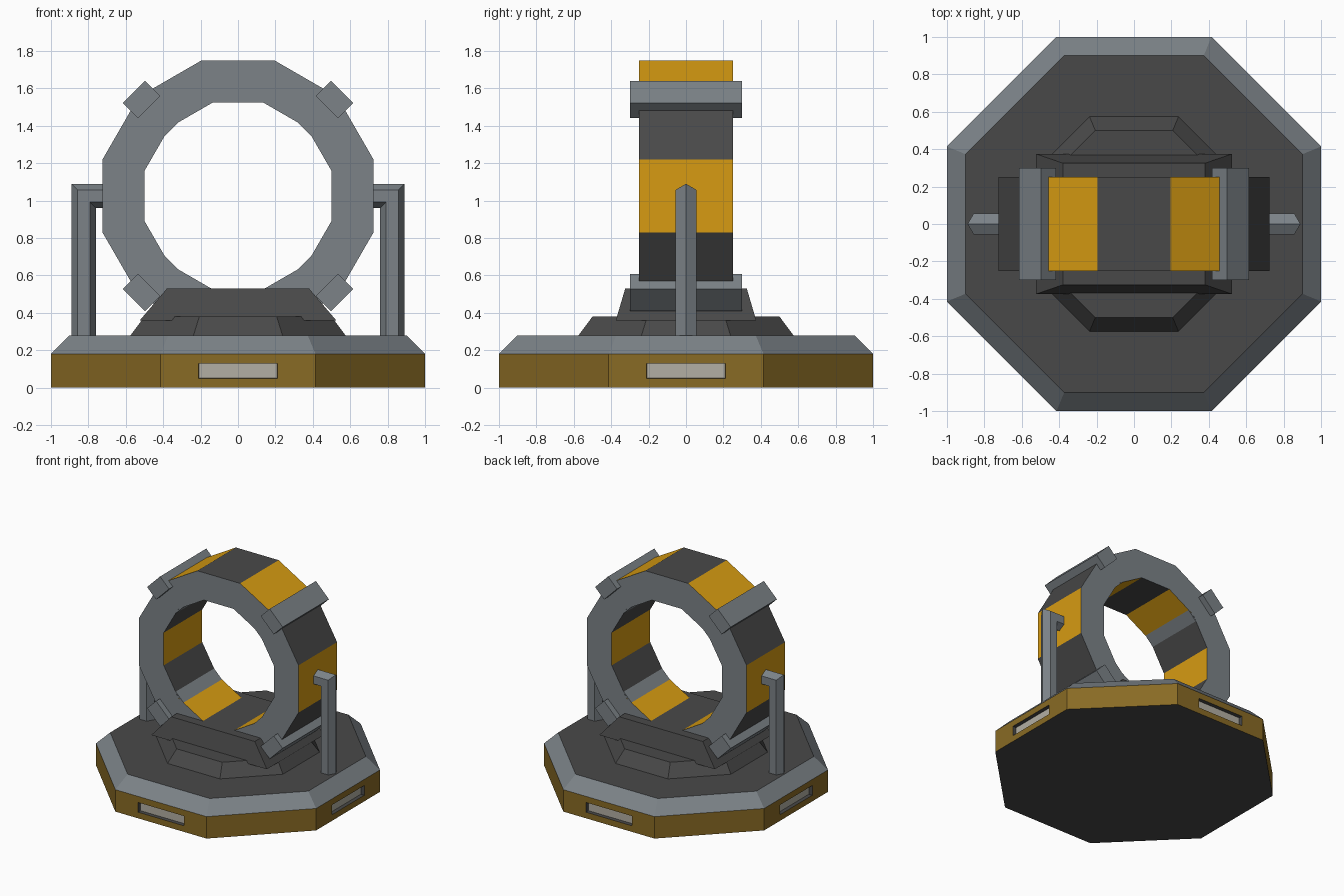
import bpy, bmesh, math
from mathutils import Matrix, Vector

if "Cube" in bpy.data.objects:
    bpy.data.objects.remove(bpy.data.objects["Cube"], do_unlink=True)


def material(name, r, g, b):
    m = bpy.data.materials.new(name)
    m.use_nodes = True
    m.diffuse_color = (r, g, b, 1)
    node = next(n for n in m.node_tree.nodes if n.type == 'BSDF_PRINCIPLED')
    node.inputs["Base Color"].default_value = (r, g, b, 1)
    return m


GOLD = material("gold paint", 0.68, 0.33, 0.006)
BRONZE = material("dull bronze", 0.25, 0.145, 0.018)
STEEL = material("steel grey", 0.20, 0.225, 0.245)
DARK = material("dark grey", 0.066, 0.066, 0.066)
LIGHT = material("pale panel", 0.45, 0.43, 0.37)


def finish(name, bm, mats):
    bmesh.ops.recalc_face_normals(bm, faces=bm.faces)
    me = bpy.data.meshes.new(name)
    bm.to_mesh(me)
    bm.free()
    for m in mats:
        me.materials.append(m)
    ob = bpy.data.objects.new(name, me)
    bpy.context.collection.objects.link(ob)
    return ob


def loft(loops, cyclic=False):
    """Bridge matching loops of points; cap the ends unless cyclic."""
    bm = bmesh.new()
    rows = [[bm.verts.new(p) for p in loop] for loop in loops]
    n = len(rows[0])
    pairs = list(zip(rows, rows[1:]))
    if cyclic:
        pairs.append((rows[-1], rows[0]))
    for a, b in pairs:
        for i in range(n):
            j = (i + 1) % n
            bm.faces.new((a[i], a[j], b[j], b[i]))
    if not cyclic:
        bm.faces.new(rows[0])
        bm.faces.new(rows[-1])
    bmesh.ops.recalc_face_normals(bm, faces=bm.faces)
    return bm


def polygon(sides, apothem):
    """Regular polygon with a flat side facing each axis."""
    r = apothem / math.cos(math.pi / sides)
    angles = [2 * math.pi * (i + 0.5) / sides for i in range(sides)]
    return [(r * math.cos(a), r * math.sin(a)) for a in angles]


def octagon(apothem, z):
    return [(x, y, z) for x, y in polygon(8, apothem)]


def rectangle(x, y, z):
    return [(x, y, z), (-x, y, z), (-x, -y, z), (x, -y, z)]


def box(name, size, place, mat):
    bm = bmesh.new()
    bmesh.ops.create_cube(bm, size=1, matrix=place @ Matrix.Diagonal((*size, 1)))
    return finish(name, bm, [mat])


# Octagonal base: bronze sides, steel bevel, dark top and underside
bm = loft([octagon(1, 0), octagon(1, 0.18), octagon(0.9, 0.28)])
panels = []
for f in bm.faces:
    nz = f.normal.z
    f.material_index = 2 if abs(nz) > 0.95 else 1 if nz > 0.2 else 0
    if abs(nz) < 0.1 and max(abs(f.normal.x), abs(f.normal.y)) > 0.95:
        panels.append(f)

# Recessed light panels on the four main sides
for f in panels:
    normal = f.normal.copy()
    side = Vector((-normal.y, normal.x, 0))
    bmesh.ops.inset_individual(bm, faces=[f], thickness=0.03)
    for v in f.verts:
        s = math.copysign(0.21, v.co.dot(side))
        z = 0.13 if v.co.z > 0.09 else 0.05
        v.co = normal + side * s + Vector((0, 0, z))
    walls = bmesh.ops.inset_individual(bm, faces=[f], thickness=0.002, depth=-0.03)
    for w in walls["faces"]:
        w.material_index = 2
    f.material_index = 3
finish("base", bm, [BRONZE, STEEL, DARK, LIGHT])

# Stepped pedestal under the ring
finish("pedestal_lower", loft([octagon(0.575, 0.279), octagon(0.5, 0.38)]), [DARK])
finish("pedestal_upper", loft([rectangle(0.525, 0.375, 0.36),
                               rectangle(0.38, 0.325, 0.53)]), [DARK])

# Twelve-sided ring with alternating gold and dark segments
CENTRE = 1.025


def ring_loop(apothem, y):
    return [(x, y, z + CENTRE) for x, z in polygon(12, apothem)]


bm = loft([ring_loop(0.725, -0.25), ring_loop(0.725, 0.25),
           ring_loop(0.5, 0.25), ring_loop(0.5, -0.25)], cyclic=True)
for f in bm.faces:
    if abs(f.normal.y) < 0.5:
        c = f.calc_center_median()
        step = round(math.atan2(c.z - CENTRE, c.x) / (math.pi / 6))
        f.material_index = 1 + step % 2
finish("ring", bm, [STEEL, GOLD, DARK])

# Clamps on the four diagonals, with a slim liner inside the ring
for i, corner in enumerate(("upper_left", "upper_right", "lower_right", "lower_left")):
    turn = Matrix.Translation((0, 0, CENTRE)) @ Matrix.Rotation(
        -math.radians(45 + 90 * i), 4, 'Y')
    box("clamp_" + corner, (0.115, 0.6, 0.167),
        turn @ Matrix.Translation((0.73, 0, 0)), STEEL)
    box("clamp_liner_" + corner, (0.03, 0.498, 0.1),
        turn @ Matrix.Translation((0.519, 0, 0)), STEEL)

# Bent hexagonal posts holding the ring from both sides
SECTION = [(0.065, 0), (0.033, 0.055), (-0.033, 0.055),
           (-0.065, 0), (-0.033, -0.055), (0.033, -0.055)]
for name, s in (("left_post", 1), ("right_post", -1)):
    foot = [(s * (0.825 + u), v, 0.27) for u, v in SECTION]
    bend = [(s * (0.825 + u), v, 1.025 + u) for u, v in SECTION]
    tip = [(s * 0.71, v, 1.025 + u) for u, v in SECTION]
    finish(name, loft([foot, bend, tip]), [STEEL])
